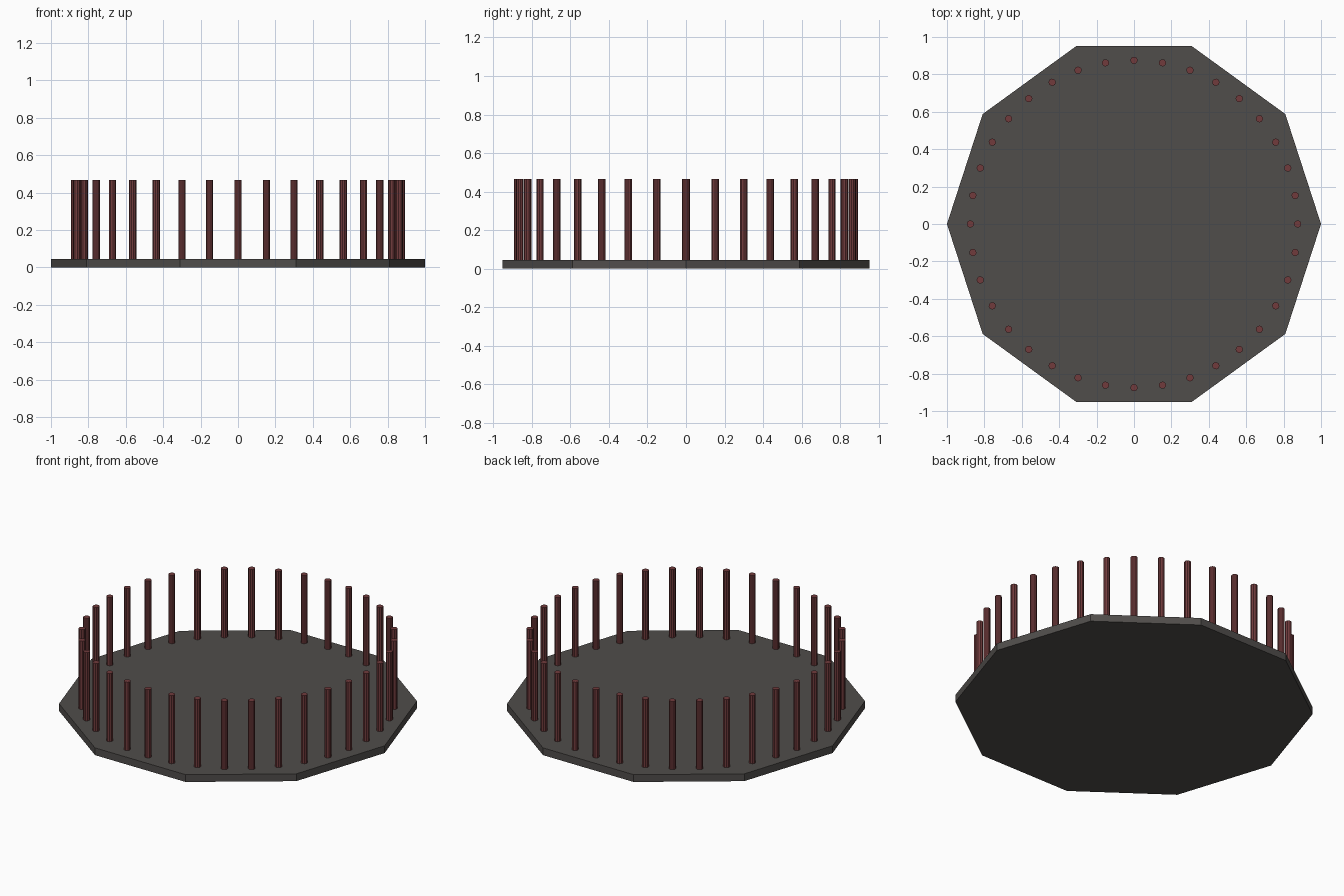
import bpy, math

if "Cube" in bpy.data.objects:
    bpy.data.objects.remove(bpy.data.objects["Cube"])

def material(name, color):
    m = bpy.data.materials.new(name)
    m.diffuse_color = (*color, 1)
    m.use_nodes = True
    m.node_tree.nodes["Principled BSDF"].inputs["Base Color"].default_value = m.diffuse_color
    return m

grey = material("warm dark grey", (0.080, 0.074, 0.070))
red = material("dark red", (0.165, 0.044, 0.046))

def prism(name, sides, radius, z0, z1, xy, turn, mat):
    bpy.ops.mesh.primitive_cylinder_add(
        vertices=sides, radius=radius, depth=z1 - z0,
        location=(*xy, (z0 + z1) / 2), rotation=(0, 0, turn))
    ob = bpy.context.object
    ob.name = name
    ob.data.materials.append(mat)
    return ob

# Ten-sided base plate with corners on the x axis
prism("base_plate", 10, 1.0, 0, 0.045, (0, 0), math.pi / 2, grey)

# Ring of 36 slim posts
COUNT, RING = 36, 0.875
for i in range(COUNT):
    a = math.tau * i / COUNT
    prism(f"post_{i + 1:02d}", 10, 0.0195, 0.045, 0.466,
          (RING * math.cos(a), RING * math.sin(a)), a, red)
